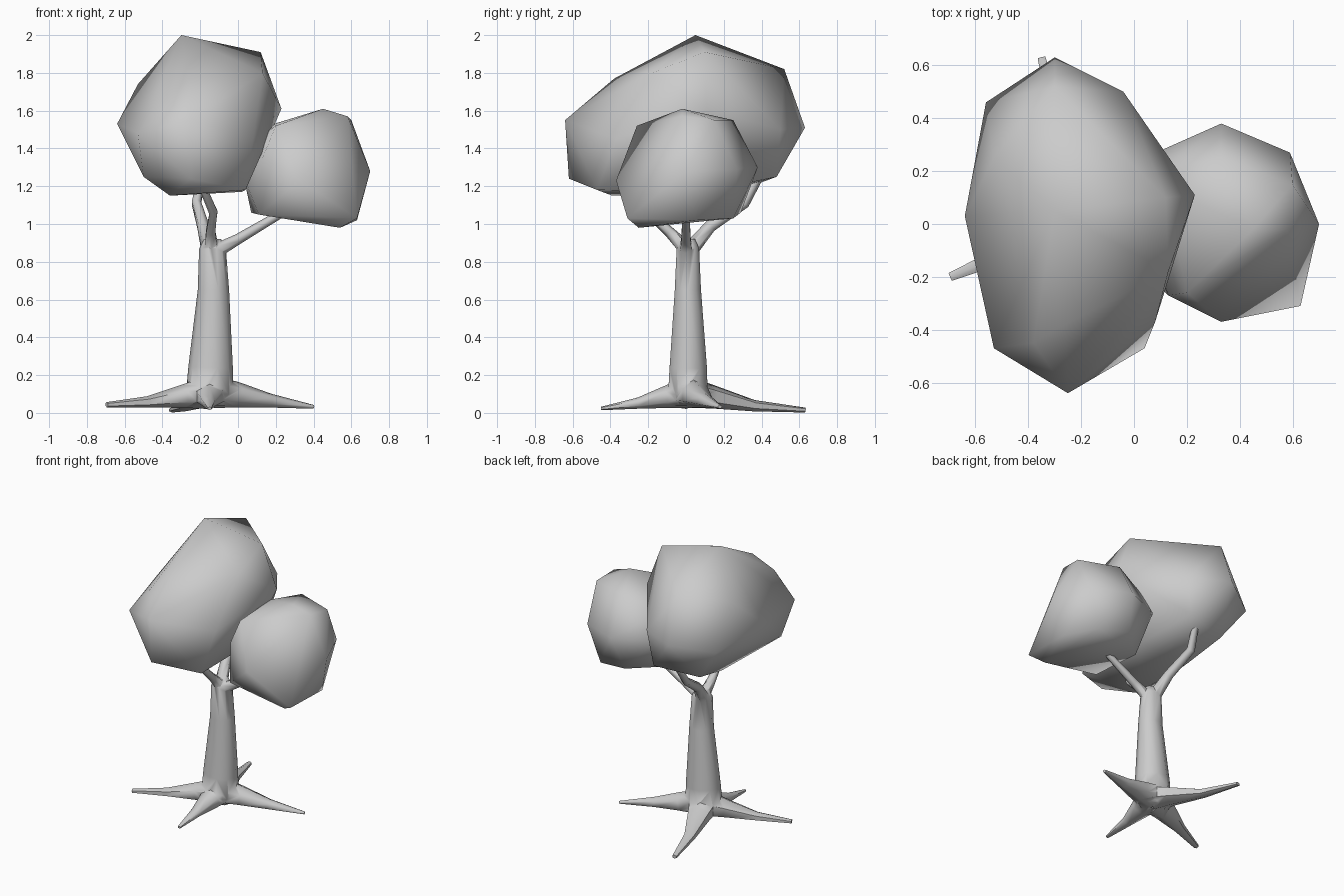
import bpy, bmesh, math
from mathutils import Vector


def finish(bm, name, angle):
    bmesh.ops.recalc_face_normals(bm, faces=bm.faces[:])
    mesh = bpy.data.meshes.new(name)
    bm.to_mesh(mesh)
    bm.free()
    obj = bpy.data.objects.new(name, mesh)
    bpy.context.collection.objects.link(obj)
    mesh.shade_smooth()
    mesh.set_sharp_from_angle(angle=math.radians(angle))
    return obj


def tube(name, path, sides, width=1.0):
    """Tapered limb through (x, y, z, radius) stations, widened sideways."""
    bm = bmesh.new()
    pts = [Vector(p[:3]) for p in path]
    rings = []
    for i, p in enumerate(pts):
        d = (pts[min(i + 1, len(pts) - 1)] - pts[max(i - 1, 0)]).normalized()
        ref = Vector((0, 0, 1)) if abs(d.z) < 0.9 else Vector((1, 0, 0))
        u = d.cross(ref).normalized()
        v = u.cross(d)
        r = path[i][3]
        ring = []
        for k in range(sides):
            a = 2 * math.pi * (k + 0.5) / sides
            ring.append(bm.verts.new(p + r * (width * math.cos(a) * u + math.sin(a) * v)))
        rings.append(ring)
    for a, b in zip(rings, rings[1:]):
        for k in range(sides):
            n = (k + 1) % sides
            bm.faces.new((a[k], a[n], b[n], b[k]))
    bm.faces.new(rings[0])
    bm.faces.new(rings[-1])
    return finish(bm, name, 60)


def clump(name, pts):
    """Faceted foliage mass wrapped around its corner points."""
    bm = bmesh.new()
    for p in pts:
        bm.verts.new(p)
    bmesh.ops.convex_hull(bm, input=bm.verts[:])
    loose = [v for v in bm.verts if not v.link_faces]
    bmesh.ops.delete(bm, geom=loose, context='VERTS')
    return finish(bm, name, 75)


# Trunk
trunk = tube("trunk", [(-0.15, 0.01, 0.04, 0.085), (-0.15, 0.01, 0.10, 0.125), (-0.145, 0.012, 0.24, 0.118),
                       (-0.13, 0.01, 0.65, 0.083), (-0.135, 0.01, 0.87, 0.071),
                       (-0.135, 0.01, 0.92, 0.045)], 10, 0.88)

limbs = [
    # Roots
    tube("left_root", [(-0.17, 0.0, 0.105, 0.085), (-0.29, -0.04, 0.088, 0.062),
                       (-0.48, -0.11, 0.058, 0.030), (-0.695, -0.2, 0.043, 0.014)], 6, 1.3),
    tube("right_root", [(-0.12, 0.02, 0.11, 0.085), (0.0, 0.05, 0.095, 0.067),
                        (0.17, 0.10, 0.065, 0.037), (0.40, 0.18, 0.032, 0.01)], 6, 1.2),
    tube("front_root", [(-0.15, 0.0, 0.105, 0.08), (-0.15, -0.10, 0.085, 0.06),
                        (-0.155, -0.25, 0.052, 0.030), (-0.15, -0.45, 0.023, 0.009)], 6, 1.3),
    tube("back_root", [(-0.16, 0.03, 0.105, 0.08), (-0.20, 0.14, 0.085, 0.062),
                       (-0.28, 0.36, 0.038, 0.030), (-0.35, 0.63, 0.015, 0.013)], 6, 1.3),
    # Branches
    tube("right_branch", [(-0.13, 0.0, 0.85, 0.04), (0.0, 0.0, 0.92, 0.028),
                          (0.22, 0.0, 1.05, 0.022), (0.33, 0.0, 1.12, 0.02)], 6),
    tube("front_branch", [(-0.14, 0.0, 0.87, 0.04), (-0.145, -0.09, 0.96, 0.028),
                          (-0.13, -0.2, 1.06, 0.024), (-0.19, -0.3, 1.2, 0.02)], 6),
    tube("back_branch", [(-0.15, 0.02, 0.86, 0.045), (-0.185, 0.13, 0.99, 0.033),
                         (-0.22, 0.31, 1.11, 0.028), (-0.19, 0.40, 1.27, 0.022)], 6),
]

# Fuse the limbs into the trunk so no surfaces stay inside it
for limb in limbs:
    mod = trunk.modifiers.new("join_" + limb.name, 'BOOLEAN')
    mod.operation = 'UNION'
    mod.solver = 'EXACT'
    mod.object = limb
bpy.context.view_layer.update()
graph = bpy.context.evaluated_depsgraph_get()
fused = bpy.data.meshes.new_from_object(trunk.evaluated_get(graph))
trunk.modifiers.clear()
trunk.data = fused
for limb in limbs:
    bpy.data.objects.remove(limb)
fused.shade_smooth()
fused.set_sharp_from_angle(angle=math.radians(65))

# Foliage
clump("large_foliage", [
    (-0.30, 0.05, 2.0), (0.12, 0.10, 1.91), (0.13, -0.18, 1.80), (-0.26, -0.38, 1.77),
    (-0.30, 0.52, 1.82), (-0.38, -0.45, 1.66), (-0.53, 0.25, 1.74), (0.23, 0.11, 1.61),
    (-0.04, 0.50, 1.50), (-0.30, 0.63, 1.51), (-0.56, 0.46, 1.46), (-0.64, 0.03, 1.53),
    (-0.53, -0.47, 1.48), (-0.25, -0.64, 1.55), (-0.25, -0.62, 1.24), (0.04, -0.47, 1.18),
    (-0.36, -0.39, 1.15), (-0.50, -0.36, 1.25), (-0.36, 0.11, 1.15), (-0.39, 0.40, 1.22),
    (-0.08, 0.48, 1.25), (0.02, 0.10, 1.17), (0.08, -0.37, 1.45)])
clump("small_foliage", [
    (0.45, -0.02, 1.61), (0.58, -0.02, 1.57), (0.60, 0.15, 1.55), (0.33, 0.25, 1.55),
    (0.20, -0.26, 1.52), (0.19, 0.10, 1.53), (0.33, -0.37, 1.23), (0.13, -0.27, 1.35),
    (0.59, 0.27, 1.29), (0.70, 0.0, 1.28), (0.33, 0.38, 1.30), (0.63, -0.31, 1.03),
    (0.54, -0.25, 0.98), (0.63, 0.05, 1.02), (0.50, 0.25, 1.03), (0.28, 0.29, 1.06),
    (0.11, -0.25, 1.05), (0.07, 0.10, 1.06), (0.03, 0.0, 1.25), (0.06, 0.26, 1.30),
    (0.10, 0.20, 1.45)])
